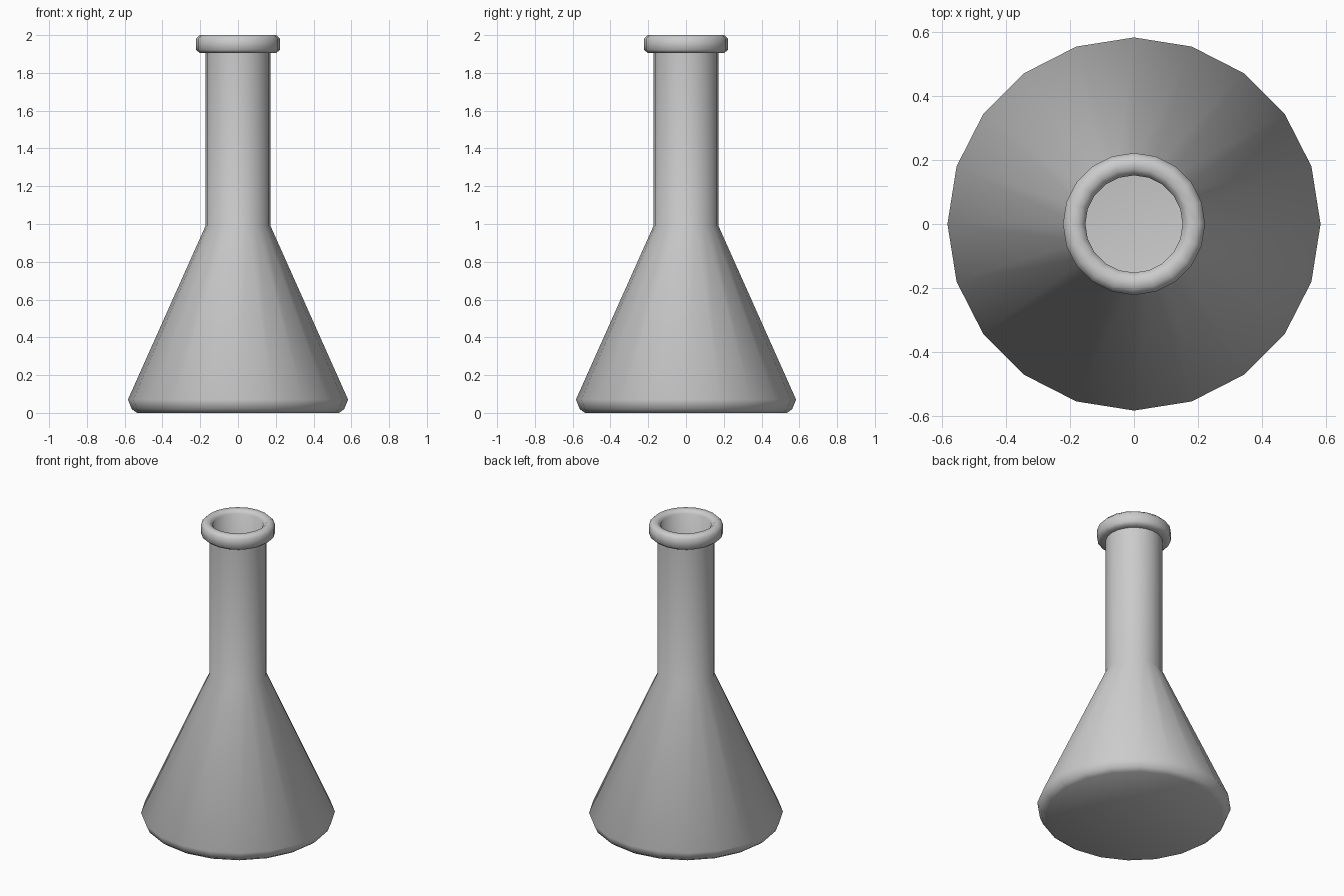
import bpy, bmesh, math

if "Cube" in bpy.data.objects:
    bpy.data.objects.remove(bpy.data.objects["Cube"])

SIDES = 20


def lathe(name, profile, closed=False, angle=40):
    """Revolve (radius, z) points around z; radius 0 makes a pole."""
    bm = bmesh.new()
    rings = []
    for r, z in profile:
        if r == 0:
            rings.append([bm.verts.new((0, 0, z))] * SIDES)
        else:
            rings.append([bm.verts.new((r * math.cos(2 * math.pi * i / SIDES),
                                        r * math.sin(2 * math.pi * i / SIDES), z))
                          for i in range(SIDES)])
    pairs = list(zip(rings, rings[1:]))
    if closed:
        pairs.append((rings[-1], rings[0]))
    for a, b in pairs:
        for i in range(SIDES):
            j = (i + 1) % SIDES
            bm.faces.new(list(dict.fromkeys((a[i], a[j], b[j], b[i]))))
    bmesh.ops.recalc_face_normals(bm, faces=bm.faces)
    mesh = bpy.data.meshes.new(name)
    bm.to_mesh(mesh)
    bm.free()
    obj = bpy.data.objects.new(name, mesh)
    bpy.context.collection.objects.link(obj)
    bpy.ops.object.select_all(action='DESELECT')
    bpy.context.view_layer.objects.active = obj
    obj.select_set(True)
    bpy.ops.object.shade_smooth_by_angle(angle=math.radians(angle))
    return obj


# Hollow flask: outer wall up, lip around, inner wall back down
lathe("flask", [
    (0, 0), (0.535, 0), (0.562, 0.02), (0.583, 0.07),       # base
    (0.172, 0.99), (0.172, 1.905),                          # cone and neck
    (0.202, 1.905), (0.222, 1.922), (0.222, 1.98),          # lip
    (0.202, 2.0), (0.172, 2.0), (0.152, 1.98),
    (0.152, 0.985), (0.559, 0.072), (0.55, 0.035), (0.525, 0.02), (0, 0.02),  # inside
], angle=50)
